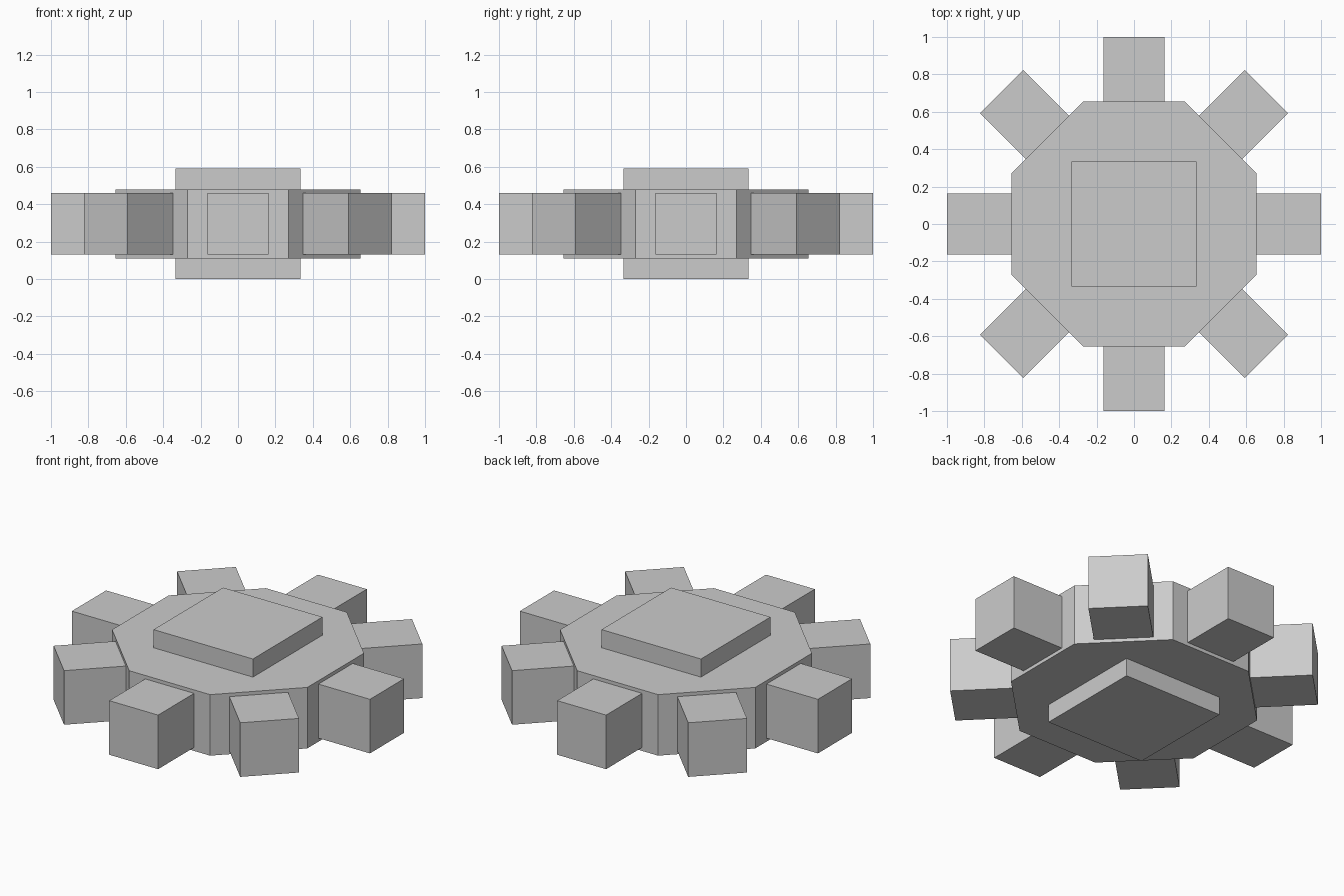
import bpy
from math import pi, cos, sin

cube = bpy.data.objects.get("Cube")
if cube:
    bpy.data.objects.remove(cube, do_unlink=True)

# One plain grey for every part
grey = bpy.data.materials.new("light grey")
grey.use_nodes = True
colour = (0.6, 0.6, 0.6, 1)
grey.diffuse_color = colour
grey.node_tree.nodes["Principled BSDF"].inputs["Base Color"].default_value = colour

MID_Z = 0.295      # height of the symmetry plane
APOTHEM = 0.655    # centre to flat side of the octagonal body
REACH = 1.0        # centre to outer face of a tooth


def finish(name):
    obj = bpy.context.object
    obj.name = name
    obj.data.materials.append(grey)
    return obj


def box(name, size, location, angle=0):
    bpy.ops.mesh.primitive_cube_add(size=1, location=location, rotation=(0, 0, angle))
    obj = finish(name)
    obj.scale = size
    return obj


# Octagonal body, flats facing the axes
bpy.ops.mesh.primitive_cylinder_add(vertices=8, radius=APOTHEM / cos(pi / 8),
                                    depth=0.37, location=(0, 0, MID_Z))
body = finish("body")
if any(abs(v.co.x) < 0.001 for v in body.data.vertices):
    body.rotation_euler.z = pi / 8

# Square hub passing through the body
box("hub", (0.667, 0.667, 2 * MID_Z), (0, 0, MID_Z))

# Eight teeth, one on each flat
length = REACH - APOTHEM
centre = (REACH + APOTHEM) / 2
for i in range(8):
    a = i * pi / 4
    box(f"tooth_{i + 1}", (length, 0.328, 0.328),
        (centre * cos(a), centre * sin(a), MID_Z), a)
